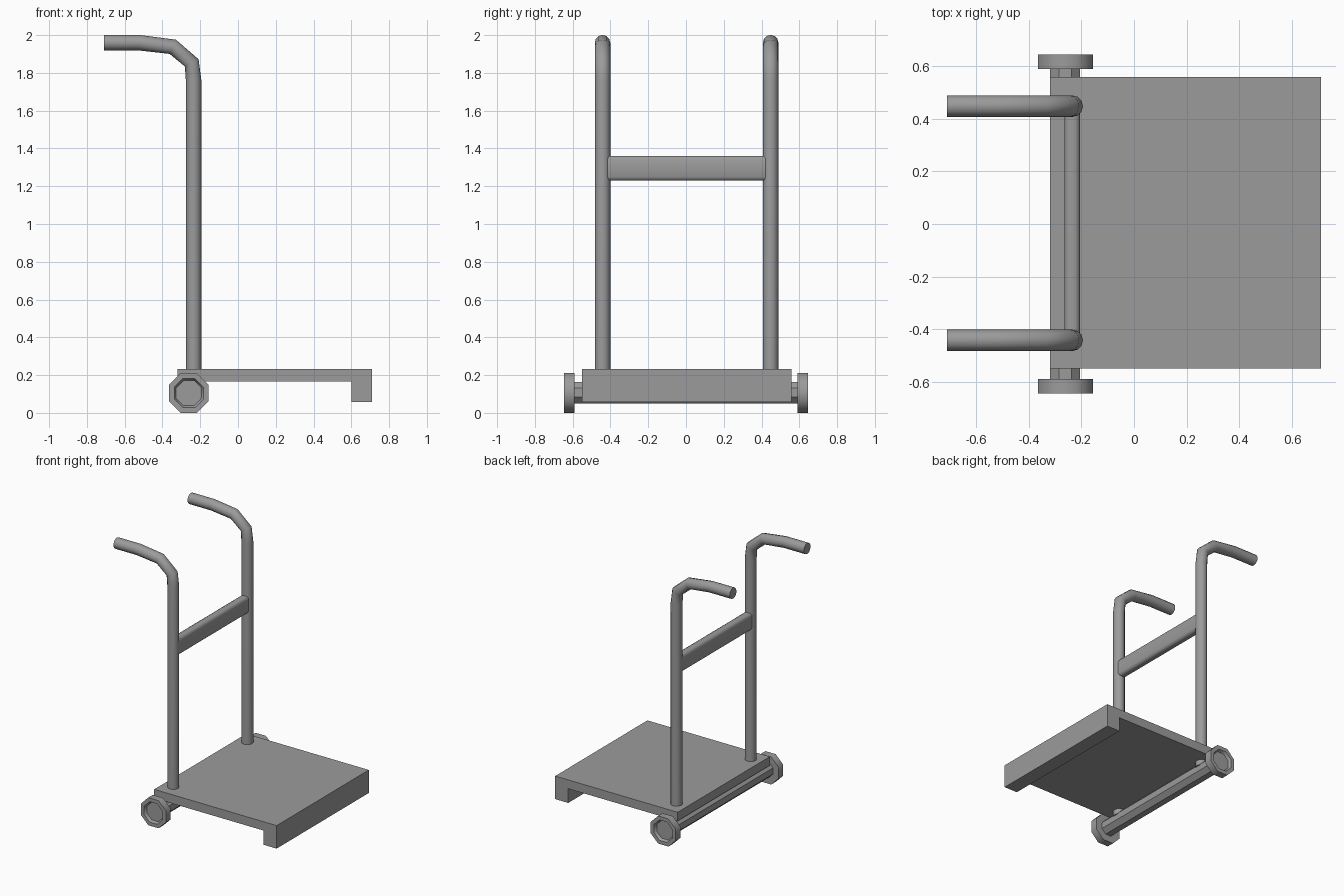
import bpy, bmesh
from math import cos, sin, pi, radians

if "Cube" in bpy.data.objects:
    bpy.data.objects.remove(bpy.data.objects["Cube"])

# Dark grey shared by every part
grey = bpy.data.materials.new("dark_grey")
grey.diffuse_color = (0.33, 0.33, 0.33, 1)
grey.use_nodes = True
grey.node_tree.nodes["Principled BSDF"].inputs["Base Color"].default_value = grey.diffuse_color


def smooth_by_angle(ob, degrees):
    bpy.ops.object.select_all(action='DESELECT')
    ob.select_set(True)
    bpy.context.view_layer.objects.active = ob
    bpy.ops.object.shade_smooth_by_angle(angle=radians(degrees))


def prism(name, outline, y0, y1, recess_side=0, smooth=None):
    """Extrude an (x, z) outline along y; optionally recess the outer face."""
    bm = bmesh.new()
    a, b = ([bm.verts.new((x, y, z)) for x, z in outline] for y in (y0, y1))
    caps = {-1: bm.faces.new(a), 1: bm.faces.new(b[::-1])}
    n = len(outline)
    for i in range(n):
        j = (i + 1) % n
        bm.faces.new((a[i], b[i], b[j], a[j]))
    bmesh.ops.recalc_face_normals(bm, faces=bm.faces)
    if recess_side:
        face = caps[recess_side]
        bmesh.ops.inset_region(bm, faces=[face], thickness=0.03)
        bmesh.ops.inset_region(bm, faces=[face], thickness=0.011, depth=-0.02)
    me = bpy.data.meshes.new(name)
    bm.to_mesh(me)
    bm.free()
    me.materials.append(grey)
    ob = bpy.data.objects.new(name, me)
    bpy.context.collection.objects.link(ob)
    if smooth:
        smooth_by_angle(ob, smooth)
    return ob


def octagon(cx, cz, apothem):
    r = apothem / cos(pi / 8)
    return [(cx + r * cos(pi * (i + 0.5) / 4),
             cz + r * sin(pi * (i + 0.5) / 4)) for i in range(8)]


# Load deck with a front foot lip
prism("deck", [(-0.32, 0.232), (0.71, 0.232), (0.71, 0.057), (0.60, 0.057),
               (0.60, 0.165), (-0.32, 0.165)], -0.55, 0.558)

# Axle and octagonal wheels with dished outer faces
prism("axle", octagon(-0.262, 0.107, 0.057), -0.60, 0.60)
for side, label in ((-1, "front"), (1, "back")):
    prism(label + "_wheel", octagon(-0.26, 0.105, 0.105),
          *sorted((side * 0.59, side * 0.645)), recess_side=side, smooth=50)

# Bent tube handles, passing through the deck
path = [(-0.235, 0.125), (-0.235, 1.76), (-0.245, 1.853),
        (-0.345, 1.938), (-0.525, 1.96), (-0.71, 1.96)]
for y, label in ((-0.442, "front"), (0.448, "back")):
    cu = bpy.data.curves.new(label + "_handle", 'CURVE')
    cu.dimensions = '3D'
    cu.bevel_depth = 0.041
    cu.bevel_resolution = 4
    cu.use_fill_caps = True
    cu.materials.append(grey)
    sp = cu.splines.new('POLY')
    sp.points.add(len(path) - 1)
    for p, (x, z) in zip(sp.points, path):
        p.co = (x, y, z, 1)
    ob = bpy.data.objects.new(label + "_handle", cu)
    bpy.context.collection.objects.link(ob)
    bpy.ops.object.select_all(action='DESELECT')
    ob.select_set(True)
    bpy.context.view_layer.objects.active = ob
    bpy.ops.object.convert(target='MESH')
    smooth_by_angle(bpy.context.object, 50)

# Flattened cross bar with rounded edges, meeting the handles
half = [(0.03, -0.045), (0.03, 0.045), (0.024, 0.06), (0.011, 0.066)]
bar = half + [(-x, z) for x, z in half[:0:-1]] + [(-0.03, -0.045)]
bar += [(-0.024, -0.06), (-0.011, -0.066), (0.011, -0.066), (0.024, -0.06)]
prism("cross_bar", [(x - 0.235, z + 1.295) for x, z in bar],
      -0.415, 0.42, smooth=65)
